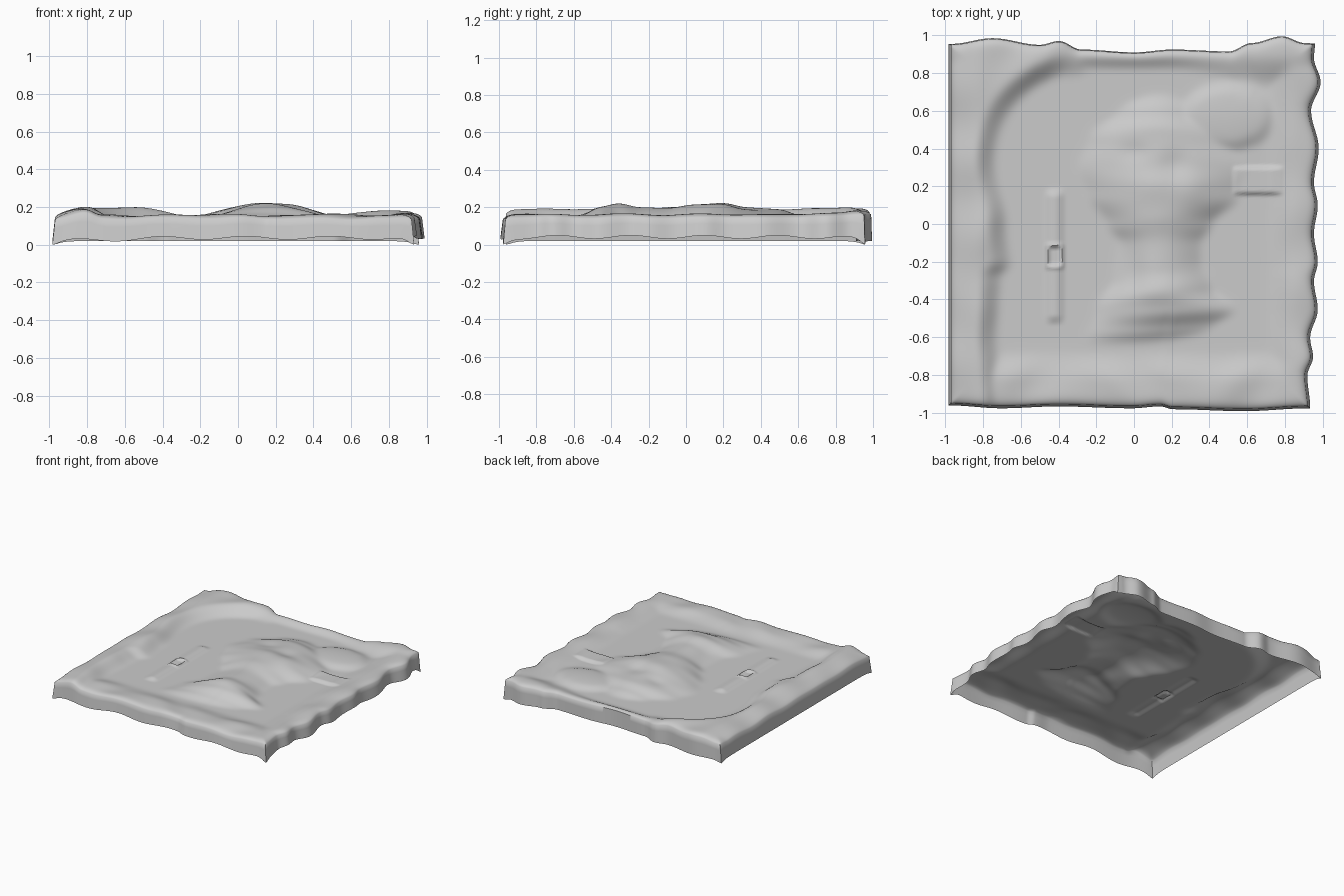
import bpy, bmesh, math

if "Cube" in bpy.data.objects:
    bpy.data.objects.remove(bpy.data.objects["Cube"])

N = 180


def curve(pts, t):
    """Cosine-smoothed interpolation through (position, value) pairs."""
    if t <= pts[0][0]:
        return pts[0][1]
    for (a, va), (b, vb) in zip(pts, pts[1:]):
        if t <= b:
            s = 0.5 - 0.5 * math.cos(math.pi * (t - a) / (b - a))
            return va + (vb - va) * s
    return pts[-1][1]


def smooth(t):
    t = min(1.0, max(0.0, t))
    return t * t * (3 - 2 * t)


def blob(x, y, cx, cy, rx, ry, h):
    return h * math.exp(-((x - cx) / rx) ** 2 - ((y - cy) / ry) ** 2)


def plate(x, y, cx, cy, hx, hy, soft, h):
    return h * smooth((hx - abs(x - cx)) / soft + .5) * smooth((hy - abs(y - cy)) / soft + .5)


# ragged outline of the tile
RIGHT = [(-.97, .92), (-.8, .905), (-.7, .935), (-.6, .92), (-.45, .96), (-.3, .94),
         (-.2, .96), (-.05, .94), (.1, .96), (.22, .94), (.4, .965), (.6, .925),
         (.75, .975), (.88, .94), (.95, .945)]
BACK = [(-.97, .95), (-.75, .98), (-.5, .945), (-.4, .965), (-.28, .92), (0, .905),
        (.2, .92), (.5, .91), (.62, .955), (.78, .99), (.9, .955), (.97, .95)]
FRONT = [(-.97, -.95), (-.7, -.965), (-.4, -.955), (0, -.965), (.15, -.955),
         (.22, -.97), (.6, -.98), (.95, -.965)]
# inner edge of the left and back rims
RIM_LEFT = [(-.95, -.72), (-.8, -.73), (-.6, -.75), (-.4, -.74), (-.28, -.73), (-.2, -.68),
            (0, -.70), (.35, -.76)]
# central relief: left edge, right edge and height along y
REL_L = [(-.65, -.28), (-.45, -.2), (-.3, -.1), (-.1, -.08), (0, -.15), (.15, -.25),
         (.3, -.3), (.45, -.24), (.6, -.08), (.68, .04)]
REL_R = [(-.65, .1), (-.55, .42), (-.45, .54), (-.35, .42), (-.2, .36), (-.1, .36),
         (0, .42), (.15, .56), (.3, .6), (.45, .5), (.6, .32), (.68, .2)]
REL_H = [(-.64, 0), (-.56, .03), (-.46, .072), (-.36, .092), (-.25, .07), (-.1, .066),
         (.05, .085), (.2, .088), (.32, .072), (.5, .06), (.6, .03), (.69, 0)]


def relief(x, y):
    """Soft forms: the rims, the central figure and the dome."""
    wav = .008 * math.sin(15 * y + 3 * math.sin(5 * x)) * math.sin(6 * x + 2 * y)
    # distance into the left rim, whose inner edge arcs over towards the back
    into = curve(RIM_LEFT, y) - x
    if y > .35:
        into = math.hypot((x + .28) / .48, (y - .35) / .47) * .48 - .48 if x < -.28 else y - .83
    crown = .03 + .035 * smooth((x + .98) / .17) * smooth((-.25 - x) / .3)
    left = (crown + wav) * smooth(into / .13 + .3)
    back = (.036 + .005 * math.cos(8 * x) + .012 * smooth((x - .5) / .3)) * \
        smooth((y - .85 + .06 * smooth((x - .2) / .6)) / (.08 + .1 * smooth((x - .2) / .5)) + .4)
    right = (.033 + .7 * wav + blob(x, y, .85, .9, .15, .15, .012)) * smooth((x - .7) / .16)
    front = (.028 + wav) * smooth((-.67 - y) / .16)
    rim = max(left if x < -.25 or y < .35 else 0, back, right, front)

    a, b = curve(REL_L, y), curve(REL_R, y)
    t = (2 * x - a - b) / (b - a)
    rel = curve(REL_H, y) * max(0, 1 - t * t) ** 1.2
    if rel > .01:
        rel += blob(x, y, 0, .38, .08, .05, -.014) + blob(x, y, .22, .32, .07, .07, -.014)
        rel += blob(x, y, .3, .18, .08, .07, .008) + blob(x, y, .1, .2, .09, .08, .006)
        rel += blob(x, y, .0, -.25, .06, .12, -.012)
    d = ((x - .5) / .27) ** 2 + ((y - .57) / .19) ** 2
    dome = .034 * math.sqrt(max(0, 1 - d)) * smooth((1 - d) * 2)
    return .13 + max(rim, rel, dome)


def details(x, y):
    """Crisper forms: arm bar on the right, strip and socket on the left."""
    bar = plate(x, y, .66, .23, .13, .07, .025, .018) * smooth((x - .48) / .12) * smooth((.82 - x) / .1)
    strip = plate(x, y, -.42, -.17, .035, .34, .06, .015)
    socket = plate(x, y, -.42, -.17, .045, .065, .03, .01) - plate(x, y, -.42, -.17, .028, .048, .025, .02)
    return bar + strip + socket


# plan positions of the grid, then blurred heights
xy, z = [], []
for j in range(N + 1):
    v = j / N
    xrow = []
    for i in range(N + 1):
        u = i / N
        x = -.97 + (curve(RIGHT, -.96 + 1.91 * v) + .97) * u
        x0 = -.97 + 1.91 * u
        f, k = curve(FRONT, x0), curve(BACK, x0)
        xrow.append((x, f + (k - f) * v))
    xy.append(xrow)
    z.append([relief(x, y) for x, y in xrow])
for _ in range(8):
    z = [[(r[max(i - 1, 0)] + 2 * r[i] + r[min(i + 1, N)]) / 4 for i in range(N + 1)] for r in z]
    z = [[(z[max(j - 1, 0)][i] + 2 * z[j][i] + z[min(j + 1, N)][i]) / 4 for i in range(N + 1)]
         for j in range(N + 1)]

# top surface with a rounded outer edge
bm = bmesh.new()
grid = []
for j in range(N + 1):
    row = []
    for i in range(N + 1):
        x, y = xy[j][i]
        e = min(i, j, N - i, N - j) / N * 1.9
        row.append(bm.verts.new((x, y, z[j][i] + details(x, y) - .022 * math.exp(-e / .02))))
    grid.append(row)
for j in range(N):
    for i in range(N):
        bm.faces.new((grid[j][i], grid[j][i + 1], grid[j + 1][i + 1], grid[j + 1][i]))

# skirt walls hanging from the rim, open underneath
ring = ([(i, 0) for i in range(N)] + [(N, j) for j in range(N)] +
        [(i, N) for i in range(N, 0, -1)] + [(0, j) for j in range(N, 0, -1)])
prev = [grid[j][i] for i, j in ring]
top = [p.co.copy() for p in prev]
for s in (.33, .66, 1):
    cur = []
    for (i, j), p in zip(ring, top):
        corner = math.exp(-((min(i, N - i) + min(j, N - j)) / N / .02))
        low = .02
        if j == 0:
            low = .036 + .009 * math.sin(14 * p.x + 1) - .012 * smooth((-p.x - .3) / .5)
        elif i == N:
            low = .04 + .009 * math.sin(16 * p.y)
        low = low * (1 - corner)
        dx = (-1 if i == 0 else 1 if i == N else 0) * .014 * s
        dy = (-1 if j == 0 else .4 if j == N else 0) * .012 * s
        cur.append(bm.verts.new((p.x + dx, p.y + dy, p.z + (low - p.z) * s)))
    n = len(ring)
    for k in range(n):
        m = (k + 1) % n
        bm.faces.new((prev[m], prev[k], cur[k], cur[m]))
    prev = cur

mesh = bpy.data.meshes.new("relief_tile")
bm.to_mesh(mesh)
bm.free()
tile = bpy.data.objects.new("relief_tile", mesh)
bpy.context.collection.objects.link(tile)
bpy.context.view_layer.objects.active = tile
tile.select_set(True)
bpy.ops.object.shade_smooth_by_angle(angle=math.radians(50))
